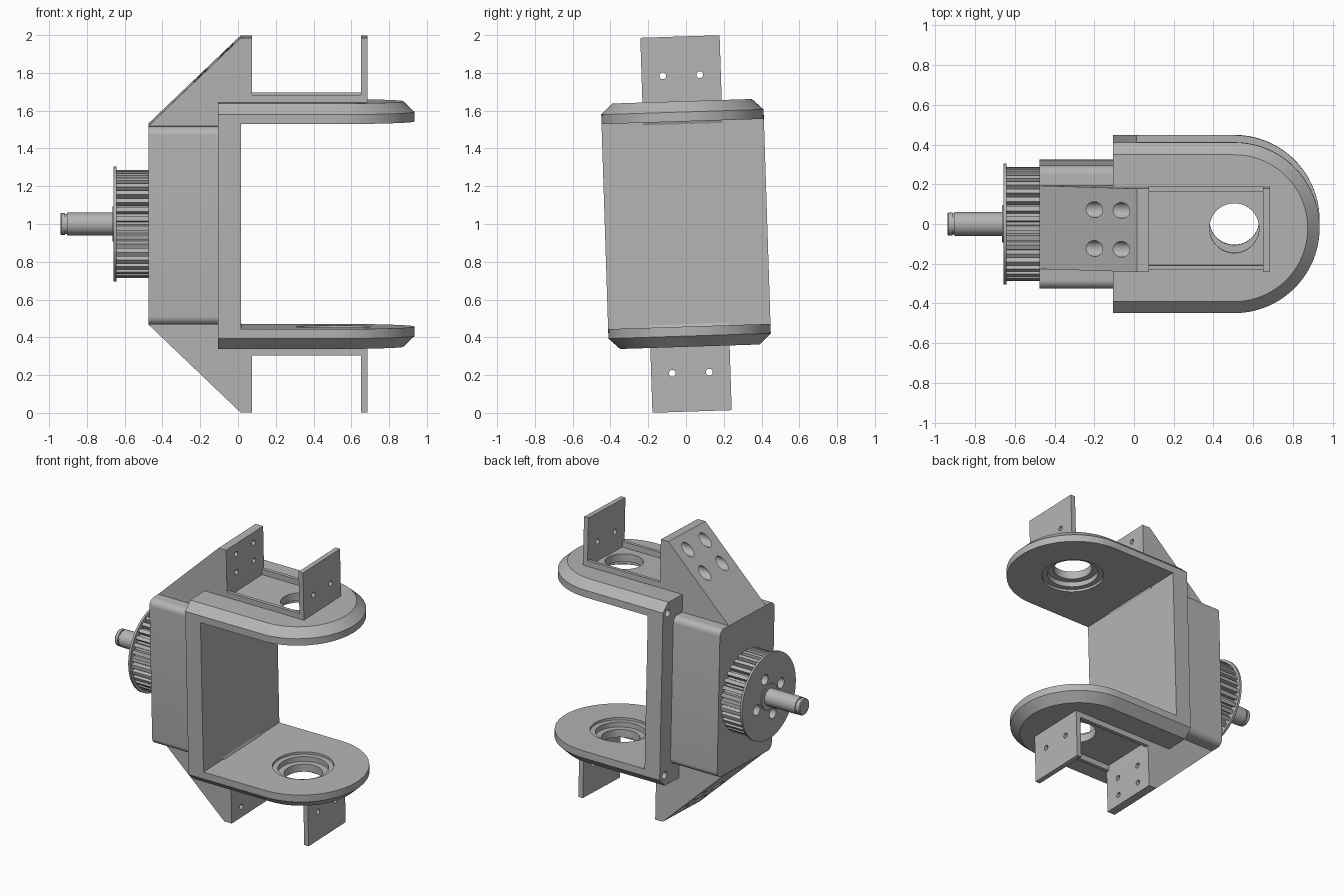
import bpy, bmesh
from math import sin, cos, pi, radians
from mathutils import Matrix

if "Cube" in bpy.data.objects:
    bpy.data.objects.remove(bpy.data.objects["Cube"])

grey = bpy.data.materials.new("light_grey")
grey.use_nodes = True
COLOUR = (0.46, 0.46, 0.46, 1)
grey.diffuse_color = COLOUR
grey.node_tree.nodes["Principled BSDF"].inputs["Base Color"].default_value = COLOUR

# The whole assembly leans slightly about its long axis
LEAN = Matrix.Translation((0, 0, 1)) @ Matrix.Rotation(radians(1.85), 4, 'X')


def loft(name, rings):
    """Solid through a list of equal-length 3D rings, capped at both ends."""
    bm = bmesh.new()
    loops = [[bm.verts.new(p) for p in ring] for ring in rings]
    n = len(loops[0])
    for a, b in zip(loops, loops[1:]):
        for i in range(n):
            j = (i + 1) % n
            bm.faces.new((a[i], a[j], b[j], b[i]))
    bm.faces.new(loops[0])
    bm.faces.new(loops[-1])
    bmesh.ops.recalc_face_normals(bm, faces=bm.faces)
    mesh = bpy.data.meshes.new(name)
    bm.to_mesh(mesh)
    bm.free()
    mesh.materials.append(grey)
    obj = bpy.data.objects.new(name, mesh)
    bpy.context.collection.objects.link(obj)
    return obj


def box(name, x0, x1, y0, y1, z0, z1):
    return loft(name, [[(x, y0, z0), (x, y1, z0), (x, y1, z1), (x, y0, z1)]
                       for x in (x0, x1)])


def circle(r, n):
    return [(r * cos(2 * pi * i / n), r * sin(2 * pi * i / n)) for i in range(n)]


def turned_x(name, stations, y=0, z=0, n=48):
    """Round part along x from (x, radius) stations."""
    return loft(name, [[(x, y + a, z + b) for a, b in circle(r, n)] for x, r in stations])


def turned_z(name, stations, x, n=64):
    """Round part along z from (z, radius) stations."""
    return loft(name, [[(x + a, b, z) for a, b in circle(r, n)] for z, r in stations])


def cut(obj, cutters):
    for c in cutters:
        mod = obj.modifiers.new("cut", 'BOOLEAN')
        mod.operation, mod.solver, mod.object = 'DIFFERENCE', 'EXACT', c
        bpy.context.view_layer.objects.active = obj
        bpy.ops.object.modifier_apply(modifier=mod.name)
        bpy.data.objects.remove(c)


def finish(obj):
    bpy.ops.object.select_all(action='DESELECT')
    obj.select_set(True)
    bpy.context.view_layer.objects.active = obj
    bpy.ops.object.shade_smooth_by_angle(angle=radians(28))
    obj.matrix_world = LEAN


BACK, WALL, EYE = -0.105, 0.015, 0.505     # fork back, wall front, bearing centre
HALF, INNER, OUTER = 0.43, 0.543, 0.65     # fork half width, inner and outer heights
TAB, TOP = 0.21, 0.993                     # bracket half width and height
parts = []


def arm_outline(r, z):
    arc = [-pi / 2 + pi * i / 40 for i in range(41)]
    return [(BACK, -r, z)] + [(EYE + r * cos(a), r * sin(a), z) for a in arc] + [(BACK, r, z)]


for s, label in ((1, "upper"), (-1, "lower")):
    # Rounded fork arm with chamfered outer rim and stepped bearing seat
    arm = loft(label + "_fork_arm", [arm_outline(HALF, s * INNER),
                                     arm_outline(HALF, s * 0.593),
                                     arm_outline(HALF - 0.06, s * OUTER)])
    seat = turned_z("seat_cutter", [(s * 0.5, 0.2), (s * 0.56, 0.2), (s * 0.56, 0.165),
                                    (s * 0.595, 0.165), (s * 0.595, 0.125),
                                    (s * 0.7, 0.125)], EYE)
    bolts = [turned_x("bolt_cutter", [(-0.2, 0.026), (-0.01, 0.026)], y, s * 0.575, 24)
             for y in (-0.375, 0.375)]
    cut(arm, [seat] + bolts)

    # Sloped bracket with counterbored screw holes
    profile = [(-0.475, 0.525), (WALL, TOP), (0.075, TOP), (0.075, 0.645), (0, 0.5), (-0.475, 0.5)]
    wedge = loft(label + "_sloped_bracket",
                 [[(x, y, s * z) for x, z in profile] for y in (-TAB, TAB)])
    holes = [turned_x("screw_cutter", [(-0.5, 0.04), (0.03, 0.04), (0.03, 0.018), (0.2, 0.018)],
                      y, s * z, 24) for y in (-0.098, 0.098) for z in (0.788, 0.918)]
    cut(wedge, holes)

    # Upright end tab with two screw holes
    tab = box(label + "_end_tab", 0.65, 0.685, -TAB, TAB, s * 0.645, s * TOP)
    cut(tab, [turned_x("screw_cutter", [(0.6, 0.018), (0.75, 0.018)], y, s * 0.788, 24)
              for y in (-0.098, 0.098)])

    # Low rails joining bracket and tab
    rails = [box(label + "_" + side + "_rail", 0.07, 0.655, min(y, y + w), max(y, y + w),
                 s * 0.645, s * 0.69)
             for side, y, w in (("right", -TAB, 0.024), ("left", TAB, -0.024))]
    parts += [arm, wedge, tab] + rails

# Fork wall between the arms
parts.append(box("fork_wall", BACK, WALL, -HALF, HALF, -INNER, INNER))

# Gear housing with rounded long edges
R, HY, HZ = 0.045, 0.31, 0.525
corner = []
for k, (sy, sz) in enumerate(((1, 1), (-1, 1), (-1, -1), (1, -1))):
    for i in range(9):
        a = (k + i / 8) * pi / 2
        corner.append((sy * (HY - R) + R * cos(a), sz * (HZ - R) + R * sin(a)))
parts.append(loft("housing", [[(x, y, z) for y, z in corner] for x in (-0.475, BACK)]))

# Toothed belt pulley
TEETH = 36
teeth = []
for i in range(TEETH):
    for f, r in ((0, 0.287), (0.5, 0.287), (0.6, 0.255), (0.9, 0.255)):
        a = 2 * pi * (i + f) / TEETH
        teeth.append((r * cos(a), r * sin(a)))
pulley = loft("belt_pulley", [[(x, y, z) for y, z in teeth] for x in (-0.645, -0.47)])
flange = turned_x("pulley_flange", [(-0.658, 0.305), (-0.643, 0.305)], n=72)
for part, depth in ((pulley, -0.5), (flange, -0.6)):
    cut(part, [turned_x("hole_cutter", [(-0.7, 0.037), (depth, 0.037)],
                        0.145 * cos(a), 0.145 * sin(a), 24)
               for a in (radians(70 + 90 * k) for k in range(4))])
parts += [pulley, flange]

# Drive shaft with a hub step and a retaining groove
parts.append(turned_x("drive_shaft", [(-0.94, 0.053), (-0.935, 0.058), (-0.915, 0.058),
                                      (-0.915, 0.052), (-0.905, 0.052), (-0.905, 0.06),
                                      (-0.665, 0.06), (-0.665, 0.092), (-0.65, 0.092)]))

for p in parts:
    finish(p)
